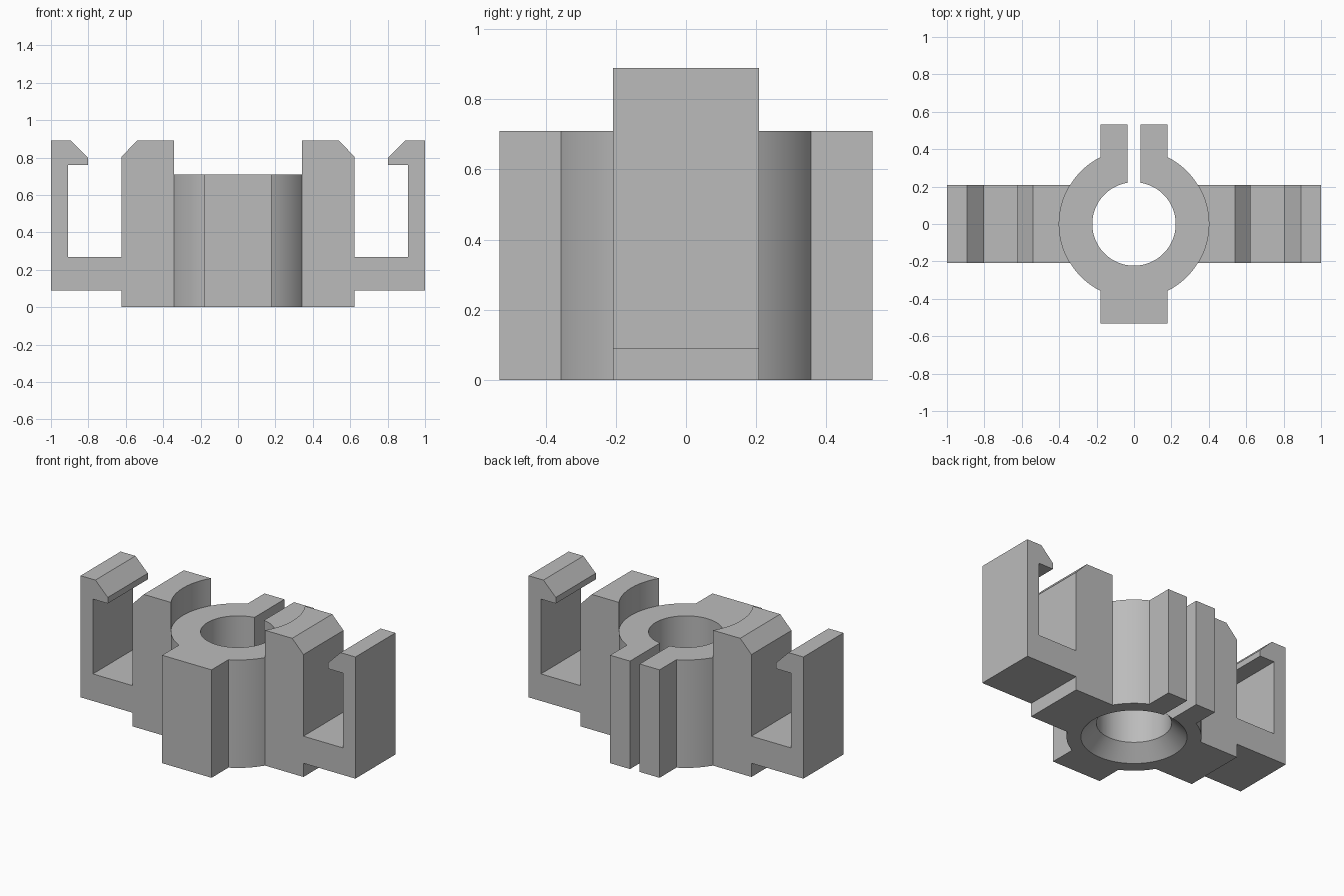
import bpy, bmesh
from math import radians

if "Cube" in bpy.data.objects:
    bpy.data.objects.remove(bpy.data.objects["Cube"], do_unlink=True)

SEGMENTS = 128
HEIGHT = 0.71      # collar height
ARM_HALF = 0.208   # half depth of the clip arms

grey = bpy.data.materials.new("plain grey")
grey.use_nodes = True
colour = (0.5, 0.5, 0.5, 1)
grey.diffuse_color = colour
grey.node_tree.nodes["Principled BSDF"].inputs["Base Color"].default_value = colour


def add_object(name, bm):
    bmesh.ops.recalc_face_normals(bm, faces=bm.faces)
    mesh = bpy.data.meshes.new(name)
    bm.to_mesh(mesh)
    bm.free()
    mesh.materials.append(grey)
    obj = bpy.data.objects.new(name, mesh)
    bpy.context.collection.objects.link(obj)
    return obj


def prism(name, points, offset):
    """Extrude a closed outline of 3D points."""
    bm = bmesh.new()
    face = bm.faces.new([bm.verts.new(p) for p in points])
    moved = bmesh.ops.extrude_face_region(bm, geom=[face])["geom"]
    bmesh.ops.translate(bm, vec=offset,
                        verts=[g for g in moved if isinstance(g, bmesh.types.BMVert)])
    return add_object(name, bm)


def box(name, x, y0, y1, z0, z1):
    return prism(name, [(-x, y0, z0), (x, y0, z0), (x, y1, z0), (-x, y1, z0)],
                 (0, 0, z1 - z0))


def cone(name, r0, r1, z0, z1):
    bm = bmesh.new()
    bmesh.ops.create_cone(bm, cap_ends=True, segments=SEGMENTS,
                          radius1=r0, radius2=r1, depth=z1 - z0)
    bmesh.ops.translate(bm, vec=(0, 0, (z0 + z1) / 2), verts=bm.verts)
    return add_object(name, bm)


def combine(target, tool, operation):
    """Apply a boolean and discard the tool."""
    tool.hide_render = True
    mod = target.modifiers.new(operation.lower(), 'BOOLEAN')
    mod.object, mod.operation, mod.solver = tool, operation, 'EXACT'
    bpy.context.view_layer.objects.active = target
    bpy.ops.object.modifier_apply(modifier=mod.name)
    bpy.data.objects.remove(tool, do_unlink=True)


# Round collar with front and back lugs
body = cone("clamp_body", 0.4, 0.4, 0, HEIGHT)
combine(body, box("lugs", 0.18, -0.532, 0.532, 0, HEIGHT), 'UNION')

# Tower, bridge and hooked clip on each side
PROFILE = [(0.3, 0), (0.622, 0), (0.622, 0.09), (1, 0.09), (1, 0.89),
           (0.892, 0.89), (0.802, 0.8), (0.802, 0.76), (0.91, 0.76),
           (0.91, 0.268), (0.622, 0.268), (0.622, 0.805), (0.54, 0.89), (0.3, 0.89)]
for side, label in ((1, "left"), (-1, "right")):
    arm = prism(label + "_clip_arm", [(side * x, -ARM_HALF, z) for x, z in PROFILE],
                (0, 2 * ARM_HALF, 0))
    combine(arm, cone("clearance", 0.4, 0.4, HEIGHT, 1), 'DIFFERENCE')
    combine(body, arm, 'UNION')

# Bore, bottom countersink and clamping slot
combine(body, cone("bore", 0.223, 0.223, -0.1, 1), 'DIFFERENCE')
combine(body, cone("countersink", 0.335, 0.215, -0.02, 0.1), 'DIFFERENCE')
combine(body, box("slot", 0.035, 0, 0.7, -0.1, 1), 'DIFFERENCE')

# Smooth curved walls, crisp corners
bpy.ops.object.select_all(action='DESELECT')
body.select_set(True)
bpy.context.view_layer.objects.active = body
bpy.ops.object.shade_smooth_by_angle(angle=radians(25))
